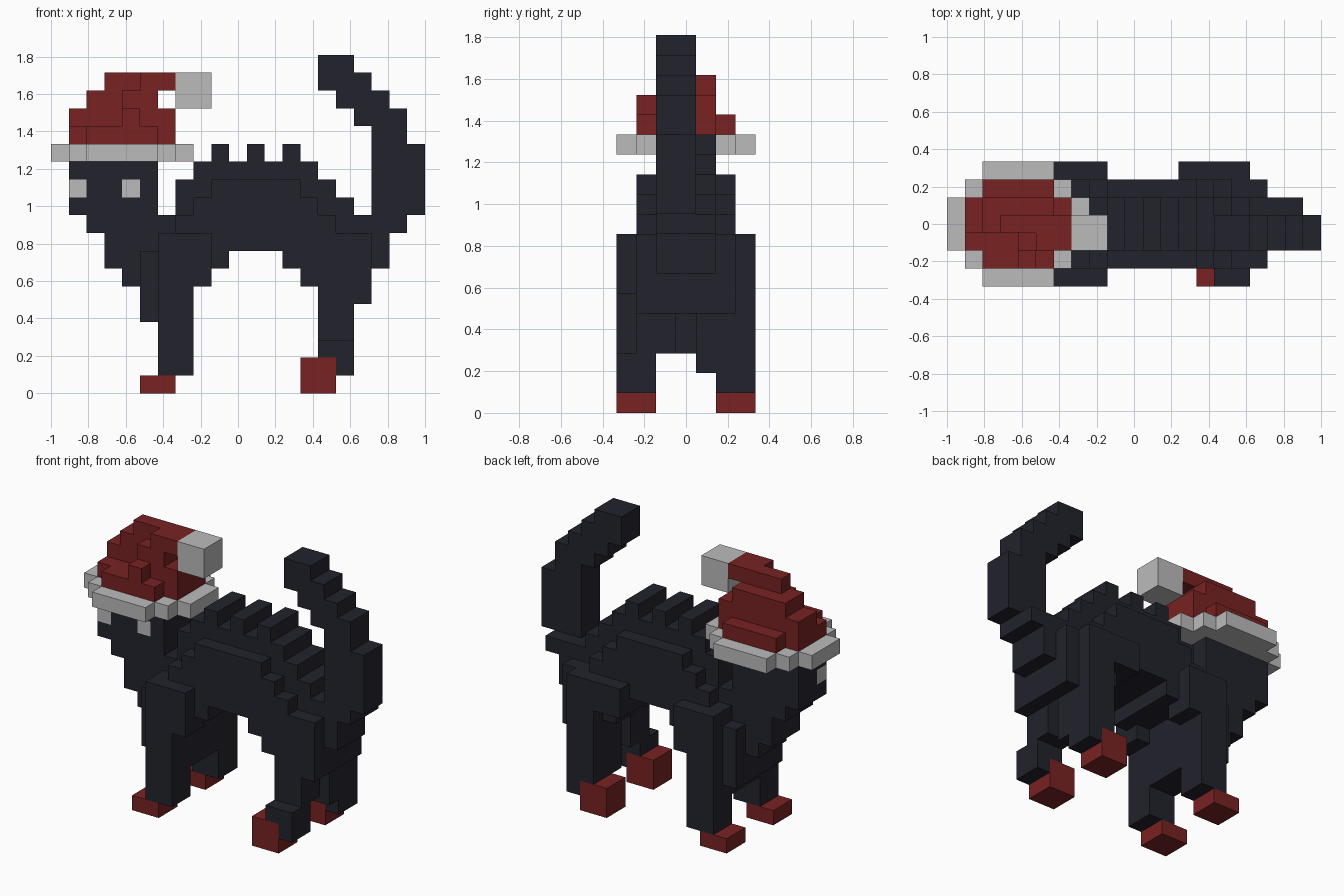
import bpy
import bmesh
import math
from mathutils import Vector

old = bpy.data.objects.get("Cube")
if old:
    bpy.data.objects.remove(old, do_unlink=True)

UNIT = 2 / 21                       # edge of one block
ORIGIN = Vector((10.5, 3.5, 0))     # block-grid centre on the ground


def make_material(name, colour):
    mat = bpy.data.materials.new(name)
    mat.use_nodes = True
    mat.diffuse_color = (*colour, 1)
    bsdf = mat.node_tree.nodes["Principled BSDF"]
    bsdf.inputs["Base Color"].default_value = (*colour, 1)
    bsdf.inputs["Roughness"].default_value = 0.9
    return mat


fur = make_material("dark fur", (0.016, 0.016, 0.026))
red = make_material("red cloth", (0.19, 0.016, 0.016))
pale = make_material("pale grey", (0.5, 0.5, 0.5))

blocks = {}       # grid cell -> part name
materials = {}    # part name -> material


def fill(part, mat, x, y, z):
    """Fill a box of grid cells; x, y and z are (start, end) ranges."""
    materials[part] = mat
    for i in range(*x):
        for j in range(*y):
            for k in range(*z):
                blocks[i, j, k] = part


def fill_pair(part, mat, x, y, z):
    """Fill a box and its mirror image across the middle of the body."""
    fill("right_" + part, mat, x, y, z)
    fill("left_" + part, mat, x, (7 - y[1], 7 - y[0]), z)


def fill_steps(part, mat, y, steps):
    """Fill a stepped profile: each step is (x start, x end, z start, z end)."""
    for x0, x1, z0, z1 in steps:
        fill(part, mat, (x0, x1), y, (z0, z1))


MID, WIDE, SPINE = (2, 5), (1, 6), (2, 4)

# Arched body: narrow core, then wider flanks
fill_steps("body", fur, MID, [
    (8, 15, 12, 13), (7, 16, 11, 12), (7, 17, 10, 11), (6, 20, 9, 10),
    (6, 19, 8, 9), (18, 19, 7, 8)])
fill_steps("body", fur, WIDE, [
    (9, 14, 11, 12), (8, 15, 10, 11), (7, 16, 9, 10), (6, 18, 8, 9),
    (6, 10, 7, 8), (13, 18, 7, 8), (17, 18, 5, 7)])

# Raised ridges along the back
for start in (9, 11, 13):
    fill("back_ridges", fur, (start, start + 1), MID, (13, 14))

# Chest and neck
fill_steps("chest", fur, MID, [
    (2, 6, 9, 10), (3, 6, 7, 9), (4, 8, 6, 7), (5, 8, 4, 6), (6, 8, 3, 4)])
fill("chest", fur, (5, 6), WIDE, (4, 8))

# Head with two eyes on one side
fill("head", fur, (1, 6), MID, (10, 13))
for start in (1, 4):
    fill("eyes", pale, (start, start + 1), (2, 3), (11, 12))

# Curled tail
fill_steps("tail", fur, SPINE, [
    (18, 21, 10, 14), (18, 20, 14, 15), (17, 20, 15, 16),
    (16, 19, 16, 17), (15, 18, 17, 18), (15, 17, 18, 19)])

# Front legs with shoulders
fill_pair("front_leg", fur, (6, 8), (0, 2), (1, 9))
fill_pair("front_leg", fur, (8, 9), (0, 2), (6, 9))
fill_pair("front_foot", red, (5, 7), (0, 2), (0, 1))

# Hind legs: inset thighs, lower legs stepping outward
fill_pair("hind_leg", fur, (14, 17), (1, 3), (6, 7))
fill_pair("hind_leg", fur, (15, 17), (1, 3), (3, 6))
fill_pair("hind_leg", fur, (15, 17), (0, 2), (1, 3))
fill("left_hind_leg", fur, (15, 17), (4, 6), (2, 3))
fill("left_hind_leg", fur, (15, 17), (6, 7), (3, 7))
fill("left_hind_leg", fur, (13, 17), (6, 7), (7, 9))
fill_pair("hind_foot", red, (14, 16), (0, 2), (0, 2))

# Hat brim and crown base, both stepped rounds
for x, y in (((0, 8), MID), ((1, 7), WIDE), ((2, 6), (0, 7))):
    fill("hat_brim", pale, x, y, (13, 14))
fill("hat_crown", red, (1, 7), MID, (14, 15))
fill("hat_crown", red, (2, 6), WIDE, (14, 15))

# Folded hat top and its bobble
fill("hat_crown", red, (1, 4), (3, 5), (15, 16))
fill("hat_crown", red, (4, 7), MID, (15, 16))
fill("hat_crown", red, (4, 5), (1, 2), (15, 16))
fill("hat_crown", red, (2, 4), (3, 5), (16, 17))
fill("hat_crown", red, (4, 6), MID, (16, 17))
fill("hat_crown", red, (3, 5), (3, 4), (17, 18))
fill("hat_crown", red, (5, 7), SPINE, (17, 18))
fill("hat_bobble", pale, (7, 9), SPINE, (16, 18))


def build_part(part):
    """Turn one part's cells into a mesh made of its exposed faces."""
    bm = bmesh.new()
    for cell in [c for c, p in blocks.items() if p == part]:
        centre = Vector(cell) + Vector((0.5, 0.5, 0.5))
        for axis in range(3):
            for sign in (-1, 1):
                step = Vector((0, 0, 0))
                step[axis] = sign
                if tuple(int(c + s) for c, s in zip(cell, step)) in blocks:
                    continue
                u, v = Vector((0, 0, 0)), Vector((0, 0, 0))
                u[(axis + 1) % 3] = 0.5
                v[(axis + 2) % 3] = 0.5 * sign
                mid = centre + step / 2
                corners = (mid - u - v, mid + u - v, mid + u + v, mid - u + v)
                bm.faces.new([bm.verts.new((p - ORIGIN) * UNIT) for p in corners])
    bmesh.ops.remove_doubles(bm, verts=bm.verts, dist=UNIT / 100)
    bmesh.ops.dissolve_limit(bm, angle_limit=math.radians(1),
                             verts=bm.verts, edges=bm.edges)
    mesh = bpy.data.meshes.new(part)
    bm.to_mesh(mesh)
    bm.free()
    mesh.materials.append(materials[part])
    bpy.context.scene.collection.objects.link(bpy.data.objects.new(part, mesh))


for part in materials:
    build_part(part)
